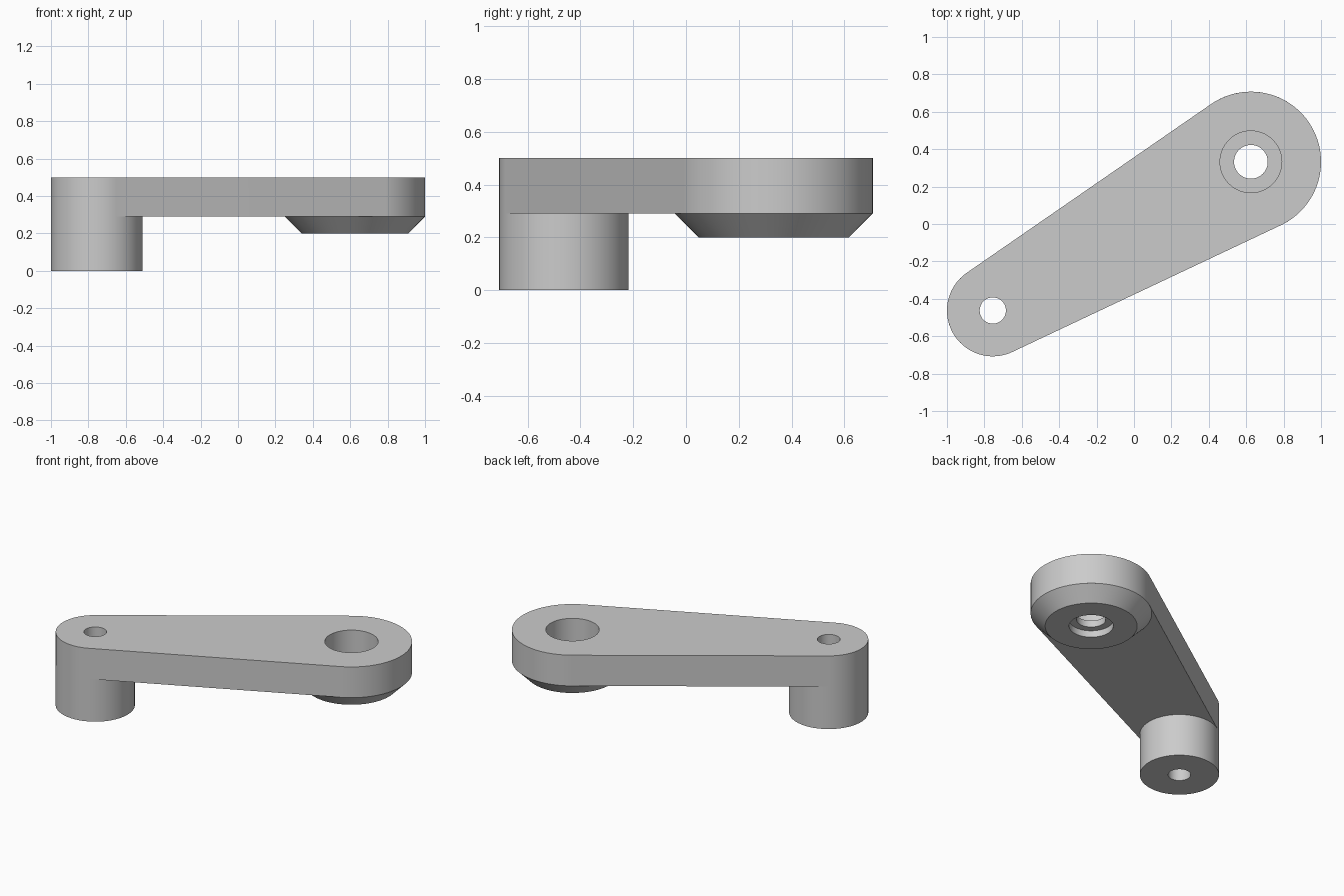
import bpy, bmesh, math
from mathutils import Vector

cube = bpy.data.objects.get("Cube")
if cube:
    bpy.data.objects.remove(cube, do_unlink=True)

SEGMENTS = 96
SMALL, SMALL_R, PIN_R = Vector((-0.755, -0.4625)), 0.245, 0.07
BIG, BIG_R, BORE_R = Vector((0.625, 0.3325)), 0.375, 0.165
ARM_BOTTOM, ARM_TOP = 0.29, 0.5

grey = bpy.data.materials.new("plain grey")
grey.use_nodes = True
grey.diffuse_color = (0.6, 0.6, 0.6, 1)
grey.node_tree.nodes["Principled BSDF"].inputs["Base Color"].default_value = (0.6, 0.6, 0.6, 1)


def finish(bm, name):
    """Turn a bmesh into a smooth shaded object with sharp edges."""
    mesh = bpy.data.meshes.new(name)
    bm.to_mesh(mesh)
    bm.free()
    mesh.materials.append(grey)
    obj = bpy.data.objects.new(name, mesh)
    bpy.context.collection.objects.link(obj)
    bpy.ops.object.select_all(action='DESELECT')
    obj.select_set(True)
    bpy.context.view_layer.objects.active = obj
    bpy.ops.object.shade_smooth_by_angle(angle=math.radians(30))
    return obj


def arc(center, radius, start, end, steps):
    return [center + radius * Vector((math.cos(a), math.sin(a)))
            for a in (start + (end - start) * i / steps for i in range(steps + 1))]


def lathe(name, center, profile):
    """Spin a (radius, z) profile, listed from the bore outwards, about a vertical axis."""
    bm = bmesh.new()
    rings = []
    for radius, z in profile:
        ring = arc(center, radius, 0, math.tau, SEGMENTS)[:-1]
        rings.append([bm.verts.new((p.x, p.y, z)) for p in ring])
    for inner, outer in zip(rings, rings[1:]):
        for i in range(SEGMENTS):
            j = (i + 1) % SEGMENTS
            bm.faces.new((inner[i], outer[i], outer[j], inner[j]))
    # the bottom annulus points down, so the winding is reversed
    bmesh.ops.reverse_faces(bm, faces=bm.faces)
    return finish(bm, name)


# Arm: two round ends joined by tangent sides, pierced by two holes
axis = BIG - SMALL
heading = math.atan2(axis.y, axis.x)
spread = math.acos((SMALL_R - BIG_R) / axis.length)
outline = arc(BIG, BIG_R, heading - spread, heading + spread, SEGMENTS // 2)
outline += arc(SMALL, SMALL_R, heading + spread, heading + math.tau - spread, SEGMENTS // 2)
loops = [outline,
         arc(BIG, BORE_R, 0, math.tau, SEGMENTS)[:-1],
         arc(SMALL, PIN_R, 0, math.tau, SEGMENTS)[:-1]]

bm = bmesh.new()
for loop in loops:
    verts = [bm.verts.new((p.x, p.y, ARM_BOTTOM)) for p in loop]
    for i, v in enumerate(verts):
        bm.edges.new((v, verts[(i + 1) % len(verts)]))
bmesh.ops.triangle_fill(bm, use_beauty=True, edges=bm.edges[:], normal=(0, 0, 1))
base = bm.faces[:]
raised = bmesh.ops.extrude_face_region(bm, geom=base, use_keep_orig=True)
top = [g for g in raised["geom"] if isinstance(g, bmesh.types.BMVert)]
bmesh.ops.translate(bm, verts=top, vec=(0, 0, ARM_TOP - ARM_BOTTOM))
bmesh.ops.recalc_face_normals(bm, faces=bm.faces)
arm = finish(bm, "arm")
flat_sides = arm.modifiers.new("flat_sides", 'WEIGHTED_NORMAL')
flat_sides.keep_sharp = True

# Round post under the small end, with the pin hole running through it
lathe("post", SMALL, [(PIN_R, ARM_BOTTOM), (PIN_R, 0),
                      (SMALL_R, 0), (SMALL_R, ARM_BOTTOM)])

# Tapered collar under the large end, with a narrow lip between two recesses
lathe("tapered_collar", BIG, [(BORE_R, ARM_BOTTOM), (0.09, ARM_BOTTOM),
                              (0.09, 0.245), (0.137, 0.245), (0.137, 0.2),
                              (0.285, 0.2), (BIG_R, ARM_BOTTOM)])
